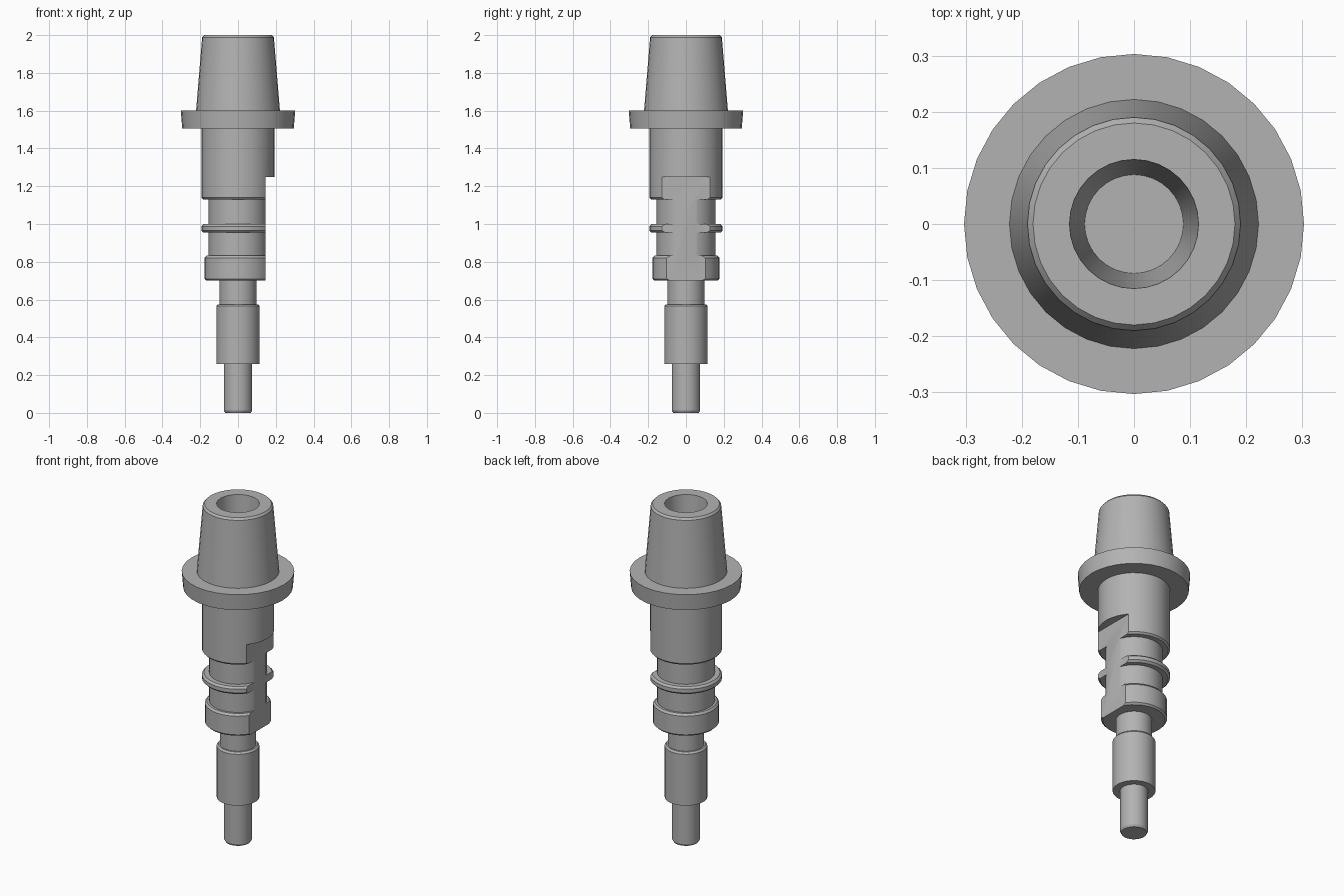
import bpy
import bmesh
from math import radians
from mathutils import Matrix, Vector

if "Cube" in bpy.data.objects:
    bpy.data.objects.remove(bpy.data.objects["Cube"], do_unlink=True)

SIDES = 32

# Plain grey metal
grey = bpy.data.materials.new("grey_metal")
grey.use_nodes = True
colour = (0.45, 0.45, 0.45, 1)
grey.diffuse_color = colour
grey.node_tree.nodes["Principled BSDF"].inputs["Base Color"].default_value = colour


def add_object(name, bm):
    mesh = bpy.data.meshes.new(name)
    bm.to_mesh(mesh)
    bm.free()
    mesh.materials.append(grey)
    obj = bpy.data.objects.new(name, mesh)
    bpy.context.collection.objects.link(obj)
    return obj


def lathe(name, profile):
    """Turn a (radius, height) profile, listed bottom to top, around z."""
    bm = bmesh.new()
    verts = [bm.verts.new((0, r, z)) for r, z in profile]
    edges = [bm.edges.new(pair) for pair in zip(verts, verts[1:])]
    bmesh.ops.spin(bm, geom=verts + edges, cent=(0, 0, 0), axis=(0, 0, 1),
                   angle=radians(360), steps=SIDES, use_duplicate=False)
    bmesh.ops.remove_doubles(bm, verts=bm.verts, dist=0.0001)
    # Fan triangles on the axis become single flat discs
    bmesh.ops.dissolve_limit(bm, angle_limit=radians(0.5),
                             verts=bm.verts, edges=bm.edges)
    bmesh.ops.recalc_face_normals(bm, faces=bm.faces)
    return add_object(name, bm)


def smooth(obj):
    obj.data.shade_smooth()
    obj.data.set_sharp_from_angle(angle=radians(30))


# Stepped lower pin with a chamfered tip
pin = lathe("stepped_pin", [
    (0, 0), (0.068, 0), (0.075, 0.012), (0.075, 0.26),
    (0.115, 0.26), (0.115, 0.565), (0.106, 0.575), (0.098, 0.575),
    (0.098, 0.71)])

# Grooved body with a raised ring
body = lathe("grooved_body", [
    (0, 0.70), (0.168, 0.70), (0.178, 0.71), (0.178, 0.82),
    (0.168, 0.832), (0.155, 0.832), (0.155, 0.955),
    (0.183, 0.955), (0.194, 0.966), (0.194, 0.988), (0.183, 0.999),
    (0.155, 0.999), (0.155, 1.13), (0.185, 1.13), (0.194, 1.14),
    (0.194, 1.505), (0, 1.505)])

# Flat milled along the left side of the body
bm = bmesh.new()
bmesh.ops.create_cube(bm, size=1, matrix=Matrix.Translation(Vector((0.245, 0, 0.95)))
                      @ Matrix.Diagonal((0.2, 0.6, 0.6, 1)))
cutter = add_object("flat_cutter", bm)
cutter.hide_render = True
mod = body.modifiers.new("milled_flat", "BOOLEAN")
mod.operation = "DIFFERENCE"
mod.solver = "EXACT"
mod.object = cutter
bpy.context.view_layer.objects.active = body
bpy.ops.object.modifier_apply(modifier=mod.name)
bpy.data.objects.remove(cutter, do_unlink=True)

# Wide collar with a slightly drafted rim
collar = lathe("collar", [(0.19, 1.505), (0.295, 1.505), (0.303, 1.60), (0.215, 1.60)])

# Tapered nose with a tapered blind hole
nose = lathe("tapered_nose", [
    (0.222, 1.60), (0.190, 1.988), (0.180, 2.0), (0.115, 2.0),
    (0.088, 1.60), (0, 1.60)])

for part in (pin, body, collar, nose):
    smooth(part)
